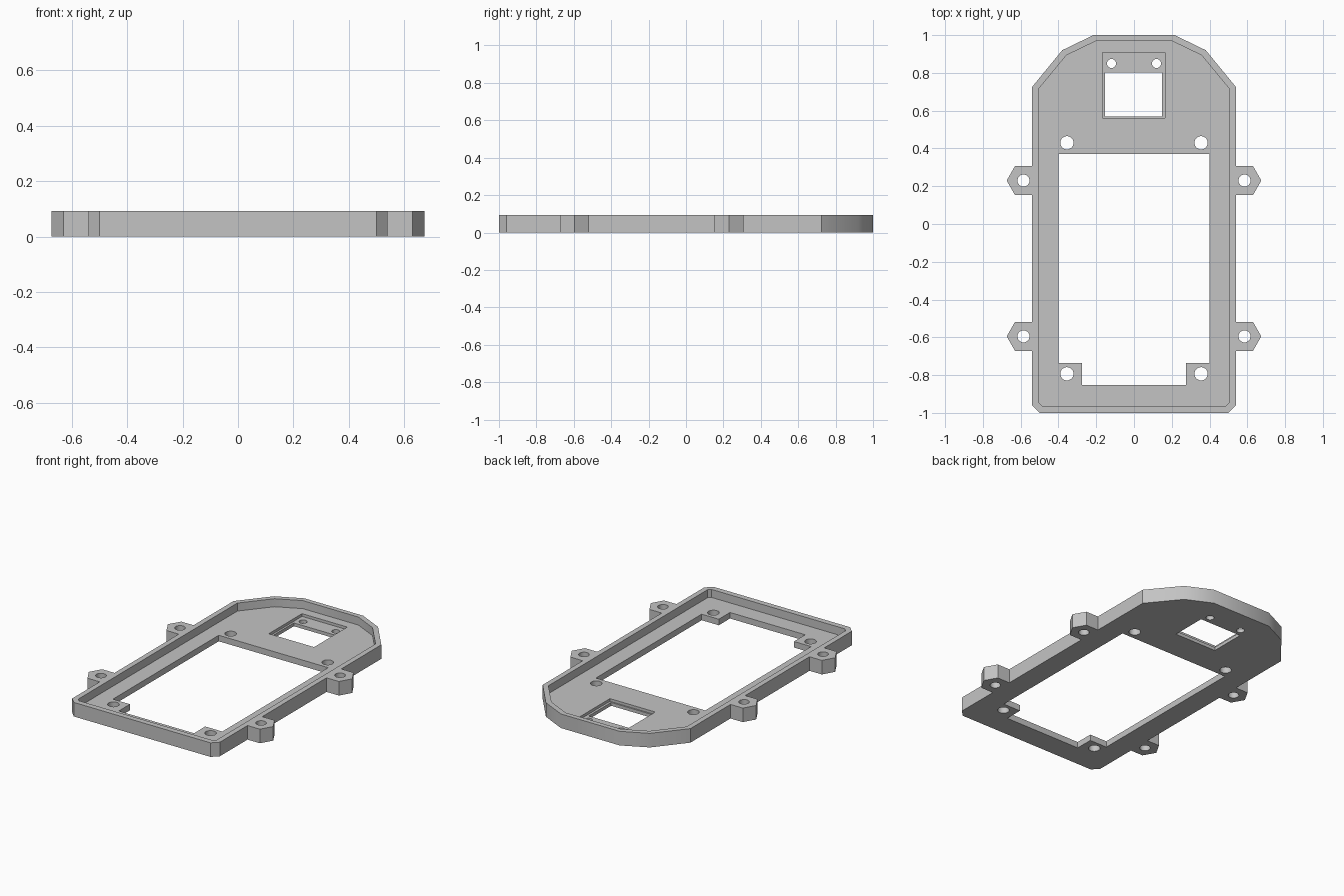
import bpy, bmesh, math

if "Cube" in bpy.data.objects:
    bpy.data.objects.remove(bpy.data.objects["Cube"], do_unlink=True)

HEIGHT, FLOOR, LEDGE = 0.093, 0.04, 0.022

grey = bpy.data.materials.new("plain grey")
grey.use_nodes = True
grey.diffuse_color = (0.55, 0.55, 0.55, 1)
grey.node_tree.nodes["Principled BSDF"].inputs["Base Color"].default_value = (0.55, 0.55, 0.55, 1)


def prism(name, points, low, high):
    """Extrude a flat outline from low to high."""
    bm = bmesh.new()
    face = bm.faces.new([bm.verts.new((x, y, low)) for x, y in points])
    top = bmesh.ops.extrude_face_region(bm, geom=[face])["geom"]
    for v in top:
        if isinstance(v, bmesh.types.BMVert):
            v.co.z = high
    bmesh.ops.recalc_face_normals(bm, faces=bm.faces)
    mesh = bpy.data.meshes.new(name)
    bm.to_mesh(mesh)
    bm.free()
    mesh.materials.append(grey)
    obj = bpy.data.objects.new(name, mesh)
    bpy.context.collection.objects.link(obj)
    return obj


def mirrored(half):
    """Close a right-hand half outline by mirroring it across x = 0."""
    return half + [(-x, y) for x, y in reversed(half)]


def box(x0, x1, y0, y1):
    return [(x0, y0), (x1, y0), (x1, y1), (x0, y1)]


def circle(cx, cy, r, n=32):
    return [(cx + r * math.cos(math.tau * i / n), cy + r * math.sin(math.tau * i / n)) for i in range(n)]


def combine(target, other, operation):
    mod = target.modifiers.new(operation.lower(), "BOOLEAN")
    mod.operation, mod.solver, mod.object = operation, "EXACT", other
    bpy.context.view_layer.objects.active = target
    bpy.ops.object.modifier_apply(modifier=mod.name)
    bpy.data.objects.remove(other, do_unlink=True)


def cut(points, low=-0.1):
    combine(tray, prism("cutter", points, low, 0.2), "DIFFERENCE")


# Tray body with a rounded back end
tray = prism("mounting_tray", mirrored(
    [(0.50, -1), (0.54, -0.96), (0.54, 0.725), (0.38, 0.92), (0.215, 1)]), 0, HEIGHT)

# Pointed mounting ears on both sides
for side in (-1, 1):
    for y in (0.23, -0.595):
        ear = [(0.52, y - 0.077), (0.63, y - 0.077), (0.674, y), (0.63, y + 0.077), (0.52, y + 0.077)]
        combine(tray, prism("ear", [(side * px, py) for px, py in ear], 0, HEIGHT), "UNION")

# Cavity inside the rim
cut(mirrored([(0.487, -0.963), (0.505, -0.945), (0.505, 0.715), (0.358, 0.893), (0.203, 0.968)]), FLOOR)

# Large opening, leaving corner tabs at the front
cut(mirrored([(0.275, -0.852), (0.275, -0.735), (0.4, -0.735), (0.4, 0.37)]))

# Small window in a shallow recess
cut(box(-0.167, 0.164, 0.56, 0.907), LEDGE)
cut(box(-0.154, 0.149, 0.569, 0.803))

# Screw holes
for side in (-1, 1):
    for x, y, r in ((0.585, 0.23, 0.032), (0.585, -0.595, 0.032),
                    (0.355, 0.43, 0.035), (0.355, -0.793, 0.035), (0.119, 0.85, 0.024)):
        cut(circle(side * x, y, r))

# Soft shading across the shallow bends only
bpy.ops.object.select_all(action="DESELECT")
tray.select_set(True)
bpy.context.view_layer.objects.active = tray
bpy.ops.object.shade_smooth_by_angle(angle=math.radians(30))
